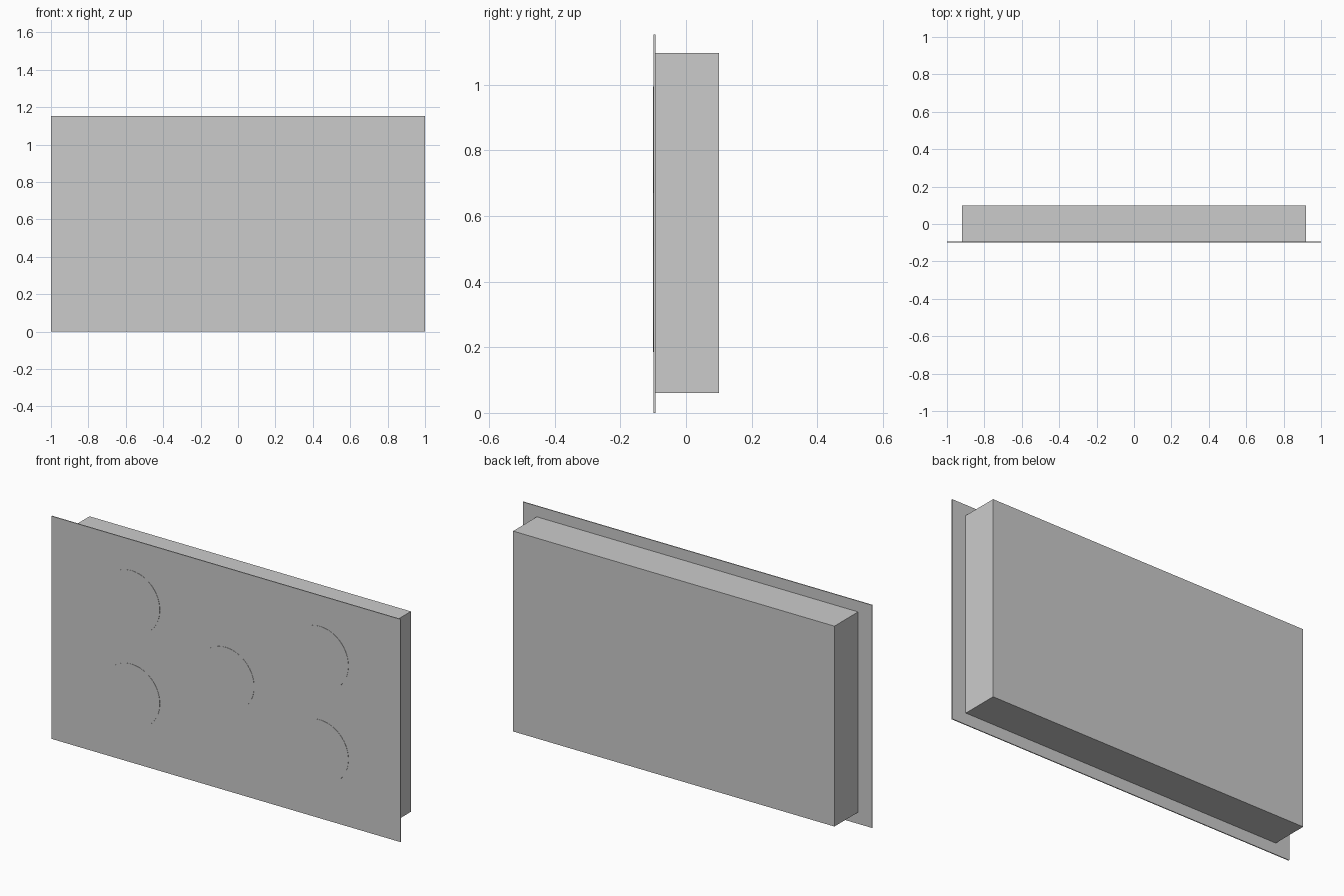
import bpy
from math import radians

if "Cube" in bpy.data.objects:
    bpy.data.objects.remove(bpy.data.objects["Cube"])


def box(name, x, y, z):
    """Box from (min, max) ranges on each axis."""
    centre = [(a + b) / 2 for a, b in (x, y, z)]
    bpy.ops.mesh.primitive_cube_add(size=1, location=centre)
    ob = bpy.context.object
    ob.name = name
    ob.scale = [b - a for a, b in (x, y, z)]
    bpy.ops.object.transform_apply(location=False, rotation=False, scale=True)
    return ob


def burner(name, x, z):
    """Thin disc set into the plate, standing slightly proud of it."""
    bpy.ops.mesh.primitive_cylinder_add(
        vertices=64, radius=0.162, depth=0.003,
        location=(x, -0.0985, z), rotation=(radians(90), 0, 0))
    bpy.context.object.name = name
    bpy.ops.object.shade_smooth_by_angle(angle=radians(30))


# Wide thin cooking plate on the front
box("top_plate", (-1, 1), (-0.0985, -0.0935), (0, 1.153))

# Housing behind the plate
box("housing", (-0.92, 0.92), (-0.0935, 0.1), (0.06, 1.097))

# Four corner burners and one in the middle
for side, x in (("left", -0.54), ("right", 0.54)):
    for level, z in (("lower", 0.348), ("upper", 0.832)):
        burner(f"burner_{level}_{side}", x, z)
burner("burner_centre", 0, 0.579)
